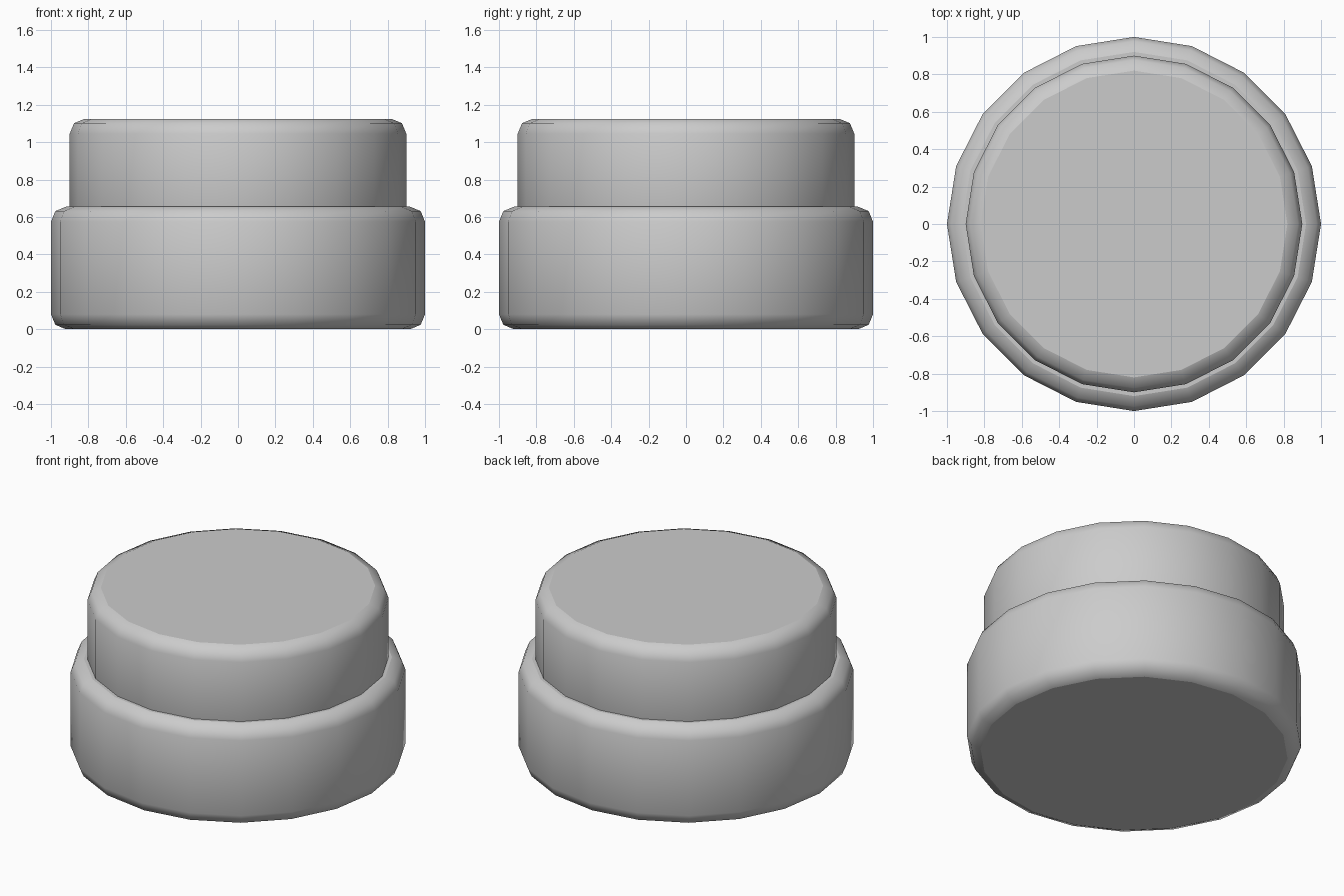
import bpy, bmesh, math

if "Cube" in bpy.data.objects:
    bpy.data.objects.remove(bpy.data.objects["Cube"])

SIDES = 20

grey = bpy.data.materials.new("light grey")
grey.diffuse_color = (0.6, 0.6, 0.6, 1)
grey.use_nodes = True
grey.node_tree.nodes["Principled BSDF"].inputs["Base Color"].default_value = grey.diffuse_color


def rounded_drum(name, radius, z0, z1, bevel=0.08):
    """Twenty-sided drum with two-step rounded rims, smooth sides and flat caps."""
    d = bevel * (1 - math.sin(math.radians(45)))
    profile = [(radius - bevel, z0), (radius - d, z0 + d), (radius, z0 + bevel),
               (radius, z1 - bevel), (radius - d, z1 - d), (radius - bevel, z1)]
    bm = bmesh.new()
    rings = []
    for r, z in profile:
        rings.append([bm.verts.new((r * math.cos(2 * math.pi * i / SIDES),
                                    r * math.sin(2 * math.pi * i / SIDES), z))
                      for i in range(SIDES)])
    for low, high in zip(rings, rings[1:]):
        for i in range(SIDES):
            j = (i + 1) % SIDES
            bm.faces.new((low[i], low[j], high[j], high[i])).smooth = True
    bm.faces.new(rings[-1])
    bm.faces.new(rings[0][::-1])
    mesh = bpy.data.meshes.new(name)
    bm.to_mesh(mesh)
    bm.free()
    mesh.materials.append(grey)
    ob = bpy.data.objects.new(name, mesh)
    bpy.context.collection.objects.link(ob)
    return ob


# Wide lower drum
rounded_drum("base_drum", 1.0, 0.0, 0.655)
# Narrower upper drum, sunk into the base
rounded_drum("upper_drum", 0.9, 0.5, 1.125)
